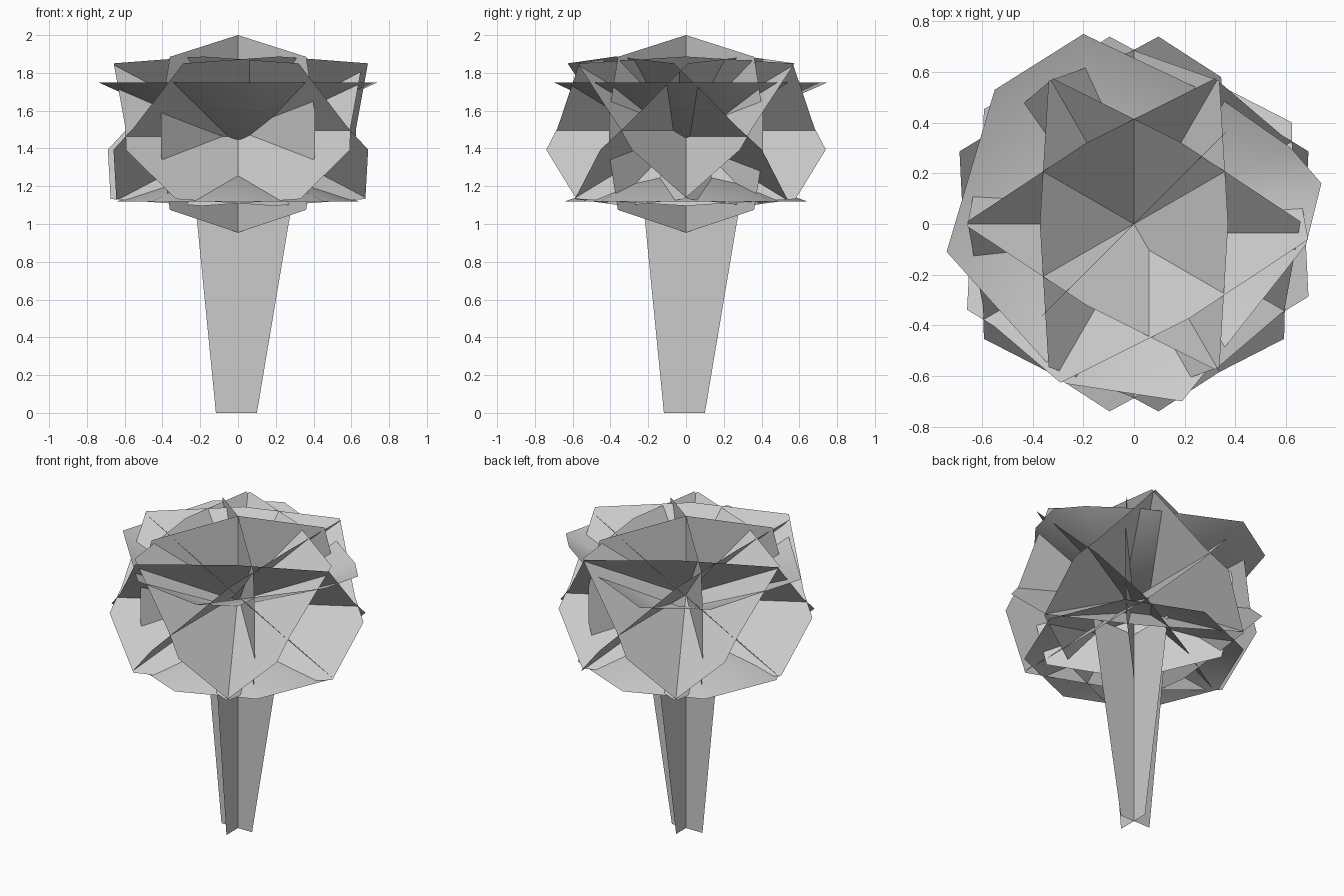
import bpy
import math
from mathutils import Vector

if "Cube" in bpy.data.objects:
    bpy.data.objects.remove(bpy.data.objects["Cube"])

CENTRE = Vector((0, 0, 1.495))


def make(name, verts, faces, smooth=False):
    mesh = bpy.data.meshes.new(name)
    mesh.from_pydata([tuple(v) for v in verts], [], faces)
    mesh.update()
    obj = bpy.data.objects.new(name, mesh)
    bpy.context.collection.objects.link(obj)
    if smooth:
        for p in mesh.polygons:
            p.use_smooth = True
    return obj


def card(name, outline, azimuth, tilt, shift=0):
    # flat card: u runs sideways, v runs uphill towards the azimuth
    a, t = math.radians(azimuth), math.radians(tilt)
    out = Vector((math.cos(a), math.sin(a), 0))
    u = Vector((-math.sin(a), math.cos(a), 0))
    v = out * math.cos(t) + Vector((0, 0, math.sin(t)))
    pts = [CENTRE + out * shift + u * p + v * q for p, q in outline]
    return make(name, pts, [list(range(len(pts)))])


def mirrored(half):
    # half outline from top to bottom, mirrored across the v axis
    return half + [(-p, q) for p, q in reversed(half) if p > 0]


def umbrella(name, apex_z, rim_z, rim):
    # smooth fan from a central point to a level rim
    n = len(rim)
    pts = [(0, 0, apex_z)] + [(x, y, rim_z) for x, y in rim]
    make(name, pts, [(0, 1 + i, 1 + (i + 1) % n) for i in range(n)], smooth=True)


# trunk: two crossed tapering cards
profile = [(-0.117, 0), (0.1, 0), (0.31, 1.25), (-0.24, 1.25)]
make("trunk_card_x", [(p, 0, z) for p, z in profile], [(0, 1, 2, 3)])
make("trunk_card_y", [(0, p, z) for p, z in profile], [(0, 1, 2, 3)])

# six tilted leaf cards through the crown centre
leaf = mirrored([(0, 0.54), (0.565, 0.49), (0.68, 0.02), (0.74, -0.14),
                 (0.58, -0.50), (0, -0.55)])
for i in range(6):
    card(f"tilted_leaf_card_{i}", leaf, 60 * i, 46.5, 0.06 if i == 5 else 0)

# two upright leaf cards crossing on the vertical axis
upright = mirrored([(0, 0.505), (0.51, 0.39), (0.575, 0.1), (0.575, -0.13),
                    (0.51, -0.42), (0, -0.54)])
for i, azimuth in enumerate((45, 135)):
    card(f"upright_leaf_card_{i}", upright, azimuth, 90)

# shallow upper leaf bowl
umbrella("upper_leaf_bowl", 1.42, 1.75,
         [(0.74, 0.16), (0.62, 0.30), (0.35, 0.49), (-0.2, 0.75), (-0.55, 0.53),
          (-0.74, -0.11), (-0.27, -0.63), (0.19, -0.70), (0.68, -0.08)])

# lower leaf cap
umbrella("lower_leaf_cap", 1.35, 1.12,
         [(0.64 * math.cos(math.tau * i / 8), 0.64 * math.sin(math.tau * i / 8))
          for i in range(8)])
